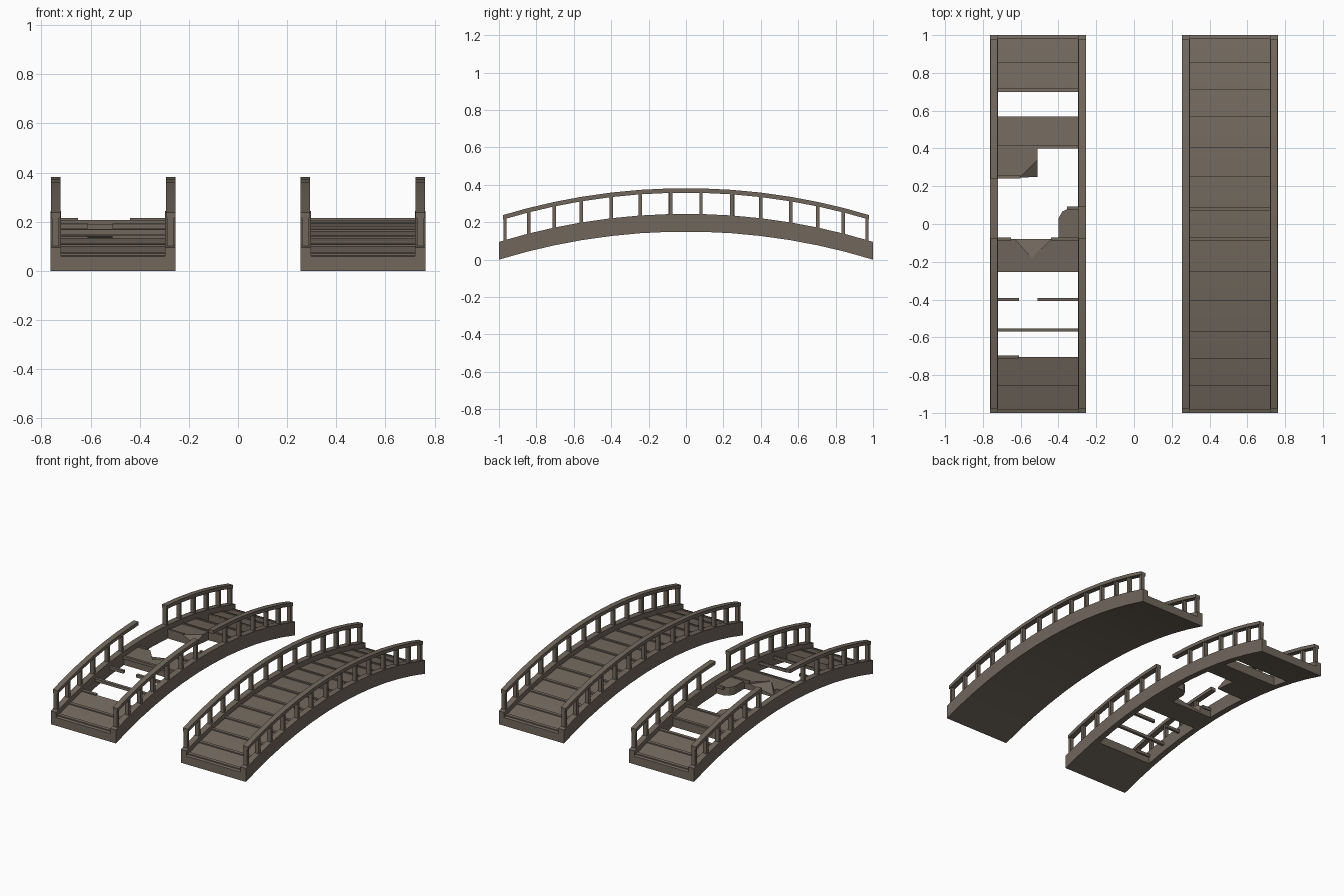
import bpy, bmesh

if "Cube" in bpy.data.objects:
    bpy.data.objects.remove(bpy.data.objects["Cube"])

wood = bpy.data.materials.new("weathered brown wood")
wood.diffuse_color = (0.165, 0.137, 0.108, 1)
wood.use_nodes = True
wood.node_tree.nodes["Principled BSDF"].inputs["Base Color"].default_value = wood.diffuse_color

# Stations along the arch where planks meet and posts stand
HALF = [0.08, 0.245, 0.40, 0.56, 0.705, 0.85, 1.0]
ST = [-y for y in reversed(HALF)] + HALF
RISE, R = 0.15, 3.41
BEAM, DECK, RAIL = 0.095, 0.058, 0.232    # heights of the tops above the arch


def exact(y):
    return RISE - R + (R * R - y * y) ** 0.5


def arch(y):
    # underside of the arch, straight between stations
    for a, b in zip(ST, ST[1:]):
        if a <= y <= b:
            t = (y - a) / (b - a)
            return max(0, exact(a) * (1 - t) + exact(b) * t)
    return 0.0


def finish(bm, name):
    bmesh.ops.recalc_face_normals(bm, faces=bm.faces)
    me = bpy.data.meshes.new(name)
    bm.to_mesh(me)
    bm.free()
    me.materials.append(wood)
    ob = bpy.data.objects.new(name, me)
    bpy.context.collection.objects.link(ob)


def sweep(bm, x0, x1, y0, y1, lo, hi):
    # rectangular bar following the arch
    ys = [y0] + [y for y in ST if y0 + 1e-4 < y < y1 - 1e-4] + [y1]
    rings = []
    for y in ys:
        z = arch(y)
        rings.append([bm.verts.new(p) for p in
                      ((x0, y, z + lo), (x1, y, z + lo), (x1, y, z + hi), (x0, y, z + hi))])
    for a, b in zip(rings, rings[1:]):
        for i in range(4):
            j = (i + 1) % 4
            bm.faces.new((a[i], a[j], b[j], b[i]))
    bm.faces.new(rings[0])
    bm.faces.new(rings[-1][::-1])


def chunk(bm, pts):
    # broken plank piece: points are (x, y, drop of the top surface)
    lo = [bm.verts.new((x, y, arch(y))) for x, y, d in pts]
    hi = [bm.verts.new((x, y, arch(y) + DECK - d)) for x, y, d in pts]
    n = len(pts)
    bm.faces.new(lo[::-1])
    bm.faces.new(hi)
    for i in range(n):
        j = (i + 1) % n
        bm.faces.new((lo[i], lo[j], hi[j], hi[i]))


def side_beams(name, cx):
    bm = bmesh.new()
    for s in (-1, 1):
        xs = sorted((cx + s * 0.212, cx + s * 0.254))
        sweep(bm, xs[0], xs[1], -1, 1, 0, BEAM)
    finish(bm, name)


def railing(name, x, spans, missing=()):
    bm = bmesh.new()
    for a, b in spans:
        sweep(bm, x - 0.019, x + 0.019, a, b, RAIL - 0.024, RAIL)
        for i, y in enumerate(ST):
            y = max(-0.968, min(0.968, y))
            if 0.8 < abs(y) < 0.9:
                y *= 0.988
            if i not in missing and a - 0.01 <= y <= b + 0.01:
                y = max(a + 0.009, min(b - 0.009, y))
                sweep(bm, x - 0.014, x + 0.014, y - 0.009, y + 0.009, BEAM - 0.005, RAIL - 0.02)
    finish(bm, name)


def cleats(name, bars):
    bm = bmesh.new()
    for y, x0, x1 in bars:
        y = max(-0.975, min(0.975, y))
        sweep(bm, x0, x1, y - 0.008, y + 0.008, DECK - 0.012, DECK + 0.008)
    finish(bm, name)


# Intact bridge
C = 0.508
side_beams("intact_side_beams", C)
bm = bmesh.new()
sweep(bm, C - 0.212, C + 0.212, -1, 1, 0, DECK)
finish(bm, "intact_deck")
cleats("intact_cleats", [(y, C - 0.212, C + 0.212) for y in ST])
for s, n in ((-1, "left"), (1, "right")):
    railing("intact_railing_" + n, C + s * 0.234, [(-0.978, 0.978)])

# Broken bridge
C = -0.508
L, Rt = C - 0.212, C + 0.212
side_beams("broken_side_beams", C)
railing("broken_railing_left", C - 0.234, [(-0.978, -0.075), (0.24, 0.978)], (6,))
railing("broken_railing_right", C + 0.234, [(-0.978, -0.075), (0.09, 0.978)], (7,))

# Remaining planks and splintered pieces
bm = bmesh.new()
for a, b in ((-1, -0.705), (0.40, 0.57), (0.70, 1)):
    sweep(bm, L, Rt, a, b, 0, DECK)
chunk(bm, [(L, -0.245, 0), (Rt, -0.245, 0), (Rt, -0.08, 0), (-0.44, -0.08, 0),
           (-0.54, -0.18, 0), (-0.63, -0.08, 0), (L, -0.08, 0)])
chunk(bm, [(-0.54, -0.18, 0), (-0.44, -0.08, 0.015), (-0.63, -0.08, 0.045)])
chunk(bm, [(L, 0.245, 0), (-0.605, 0.245, 0), (-0.51, 0.34, 0), (-0.51, 0.40, 0), (L, 0.40, 0)])
chunk(bm, [(-0.605, 0.245, 0), (-0.51, 0.25, 0.045), (-0.51, 0.34, 0)])
chunk(bm, [(Rt, -0.08, 0), (Rt, 0.08, 0), (-0.35, 0.08, 0), (-0.38, 0.065, 0),
           (-0.40, 0.03, 0), (-0.40, -0.08, 0)])
finish(bm, "broken_deck")

# Remaining cleats, some snapped short
bars = [(y, L, Rt) for y in (-1, -0.85, -0.56, -0.245, 0.41, 0.56, 0.71, 0.85, 1)]
bars += [(-0.705, L, -0.61), (-0.40, L, -0.61), (-0.40, -0.51, Rt),
         (-0.08, L, -0.65), (-0.08, -0.44, Rt), (0.085, -0.355, Rt), (0.25, L, -0.60)]
cleats("broken_cleats", bars)

for ob in bpy.context.collection.objects:
    ob.select_set(True)
    bpy.context.view_layer.objects.active = ob
bpy.ops.object.shade_smooth_by_angle(angle=0.3)
